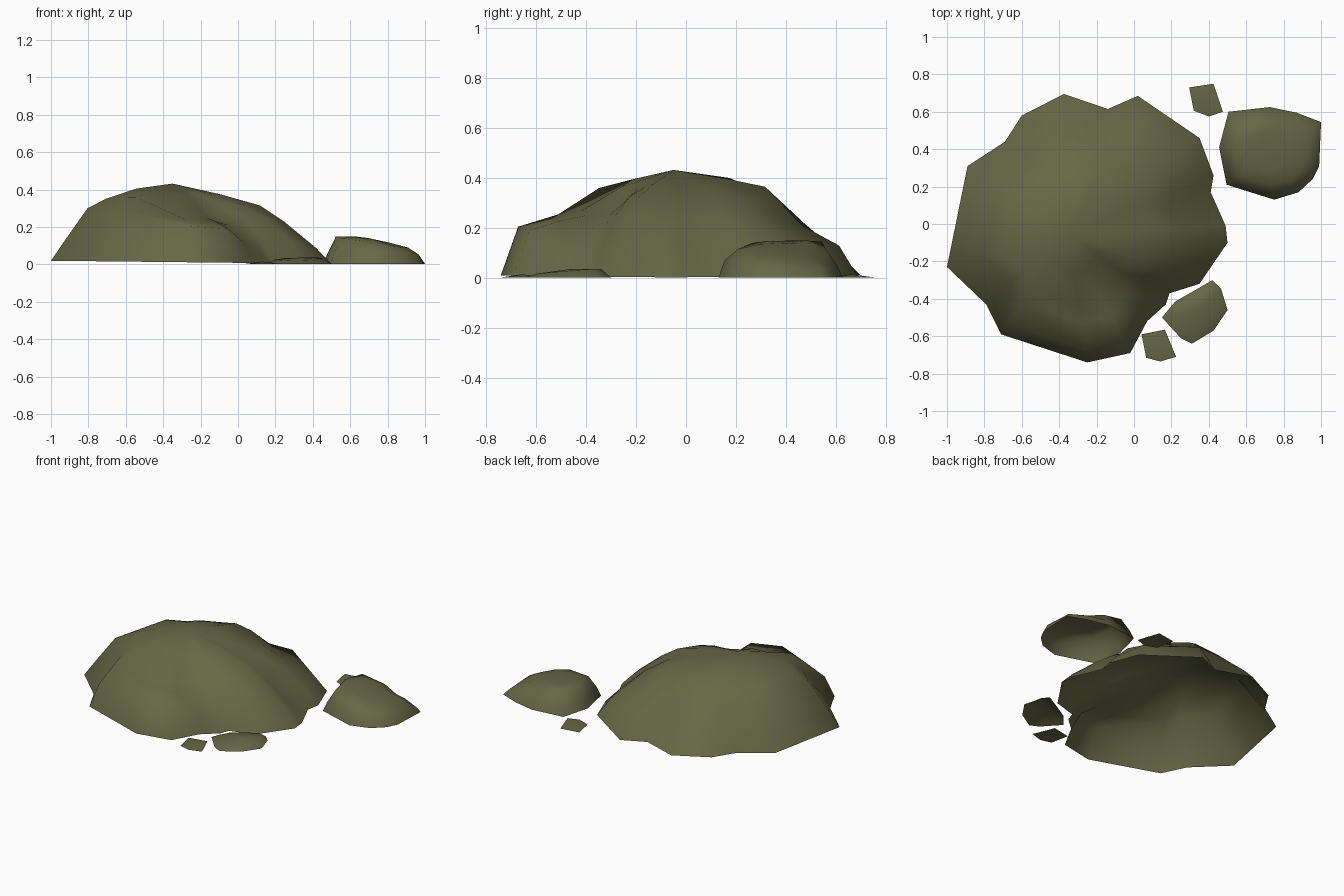
import bpy, bmesh

moss = bpy.data.materials.new("moss_green")
moss.diffuse_color = (0.130, 0.137, 0.061, 1)


def shell(name, spokes, fractions, top, tilt=0.0):
    """Open-bottomed stone: each spoke is (base x, base y, heights at the given
    fractions of the way out from the top point)."""
    bm = bmesh.new()
    cx, cy, _ = top
    rings = [[bm.verts.new((s[0], s[1], 0.003 + tilt * (0.5 - s[0]))) for s in spokes]]
    for k, f in enumerate(fractions):
        rings.append([bm.verts.new((cx + (s[0] - cx) * f, cy + (s[1] - cy) * f, s[2 + k]))
                      for s in spokes])
    peak = bm.verts.new(top)
    n = len(spokes)
    for i in range(n):
        j = (i + 1) % n
        for a, b in zip(rings, rings[1:]):
            bm.faces.new((a[i], a[j], b[j], b[i]))
        bm.faces.new((rings[-1][i], rings[-1][j], peak))
    # make every face look outward/upward
    bmesh.ops.recalc_face_normals(bm, faces=bm.faces[:])
    if sum(f.normal.z for f in bm.faces) < 0:
        bmesh.ops.reverse_faces(bm, faces=bm.faces[:])
    for f in bm.faces:
        f.smooth = True
    me = bpy.data.meshes.new(name)
    bm.to_mesh(me)
    bm.free()
    me.materials.append(moss)
    ob = bpy.data.objects.new(name, me)
    bpy.context.collection.objects.link(ob)


# Large mound: plateau that drops to a lower shelf at the front
shell("large_mound", [
    (-1.0, -.23, .115, .30, .35, .405), (-.89, .31, .11, .28, .345, .40),
    (-.69, .44, .11, .26, .335, .40), (-.60, .58, .10, .24, .325, .40),
    (-.375, .695, .09, .22, .32, .40), (-.14, .615, .10, .25, .365, .395),
    (.02, .685, .13, .21, .325, .395), (.35, .46, .12, .22, .315, .385),
    (.425, .26, .09, .24, .315, .38), (.41, .17, .07, .24, .315, .38),
    (.49, -.01, .09, .23, .315, .375), (.50, -.10, .09, .23, .315, .375),
    (.35, -.32, .13, .25, .315, .375), (.19, -.37, .12, .26, .325, .37),
    (.17, -.43, .09, .22, .29, .365), (.07, -.52, .12, .21, .25, .36),
    (-.02, -.69, .19, .23, .25, .345), (-.25, -.74, .205, .24, .262, .365),
    (-.71, -.59, .16, .28, .36, .395), (-.79, -.43, .12, .28, .36, .40),
], (.90, .70, .55, .30), (-.35, -.05, .432), tilt=0.011)

# Medium stone, steep on its left side
shell("medium_stone", [
    (.455, .41, .055, .15, .148), (.505, .60, .06, .145, .15),
    (.725, .625, .05, .11, .138), (.87, .595, .045, .075, .12),
    (1.0, .545, .035, .065, .11), (.99, .31, .055, .09, .115),
    (.955, .24, .06, .09, .115), (.88, .17, .06, .10, .12),
    (.75, .13, .07, .115, .135), (.495, .21, .06, .14, .148),
], (.91, .72, .40), (.70, .40, .14))

# Small low stone
shell("small_stone", [
    (.15, -.50, .025), (.22, -.415, .033), (.42, -.30, .036), (.465, -.345, .036),
    (.50, -.46, .03), (.425, -.57, .022), (.31, -.64, .018), (.25, -.61, .02),
], (.75,), (.33, -.46, .036))

# Flat chips
shell("back_chip", [(.295, .73), (.425, .75), (.475, .60), (.40, .575), (.32, .605)],
      (), (.385, .66, .015))
shell("front_chip", [(.04, -.59), (.165, -.565), (.225, -.71), (.14, -.735), (.065, -.715)],
      (), (.13, -.655, .015))
